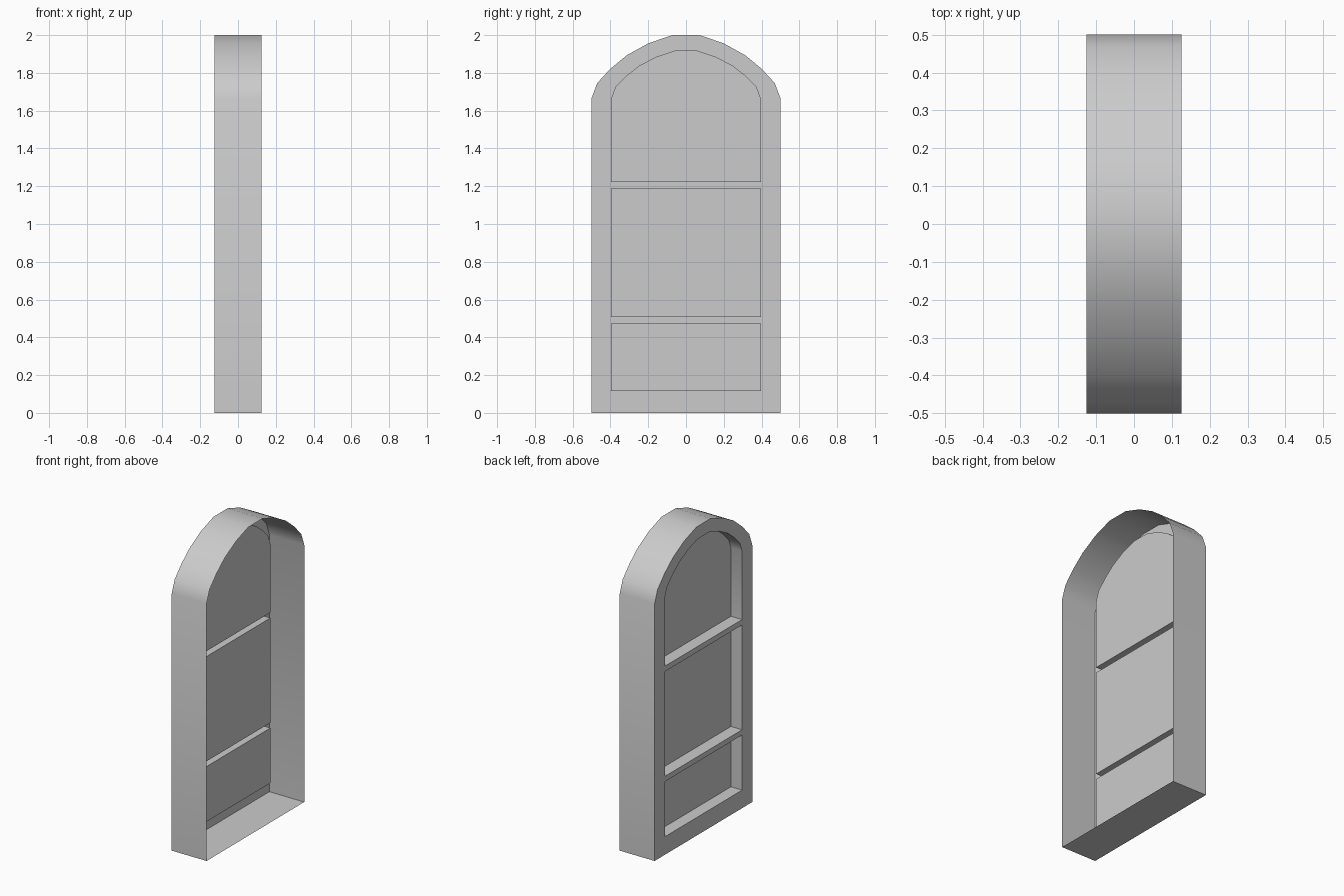
import bpy
import math

if "Cube" in bpy.data.objects:
    bpy.data.objects.remove(bpy.data.objects["Cube"])

FRONT, PANEL, REAR = -0.125, -0.045, 0.125   # x of frame face, sunken panels, open rear rim
SHOULDER = 1.666                             # height where the arch begins
ARCH = [(1.0, 0.0), (0.94, 0.24), (0.80, 0.467), (0.625, 0.683), (0.397, 0.871), (0.145, 1.0)]


def arched_loop(half, rise, base):
    """Counter-clockwise (y, z) outline: flat bottom, faceted arch on top."""
    right = [(half * u, SHOULDER + rise * v) for u, v in ARCH]
    left = [(-y, z) for y, z in reversed(right)]
    return [(half, base)] + right + left + [(-half, base)]


def rect_loop(half, z0, z1):
    return [(half, z0), (half, z1), (-half, z1), (-half, z0)]


def at_x(x, loop):
    return [(x, y, z) for y, z in loop]


def strip(n, a, b):
    """Quads joining two closed loops that start at indices a and b."""
    return [(a + i, b + i, b + (i + 1) % n, a + (i + 1) % n) for i in range(n)]


def add_object(name, verts, faces):
    mesh = bpy.data.meshes.new(name)
    mesh.from_pydata(verts, [], faces)
    mesh.update()
    obj = bpy.data.objects.new(name, mesh)
    bpy.context.collection.objects.link(obj)
    bpy.ops.object.select_all(action='DESELECT')
    obj.select_set(True)
    bpy.context.view_layer.objects.active = obj
    bpy.ops.object.shade_smooth_by_angle(angle=math.radians(30))
    return obj


# Arched casing: outer walls open at the rear, plus the flat face border
outer = arched_loop(0.5, 0.334, 0.0)
inner = arched_loop(0.396, 0.252, 0.117)
n = len(outer)
add_object("arched_casing",
           at_x(REAR, outer) + at_x(FRONT, outer) + at_x(FRONT, inner),
           strip(n, 0, n) + strip(n, n, 2 * n))

# Cross rails, flush with the casing face
for name, z0, z1 in (("lower_rail", 0.474, 0.508), ("upper_rail", 1.187, 1.222)):
    add_object(name, at_x(FRONT, rect_loop(0.396, z0, z1)), [(3, 2, 1, 0)])

# Sunken panels: recess walls with a flat back
panels = {
    "lower_panel": rect_loop(0.396, 0.117, 0.474),
    "middle_panel": rect_loop(0.396, 0.508, 1.187),
    "arched_panel": arched_loop(0.396, 0.252, 1.222),
}
for name, loop in panels.items():
    m = len(loop)
    add_object(name, at_x(FRONT, loop) + at_x(PANEL, loop),
               strip(m, 0, m) + [tuple(reversed(range(m, 2 * m)))])
